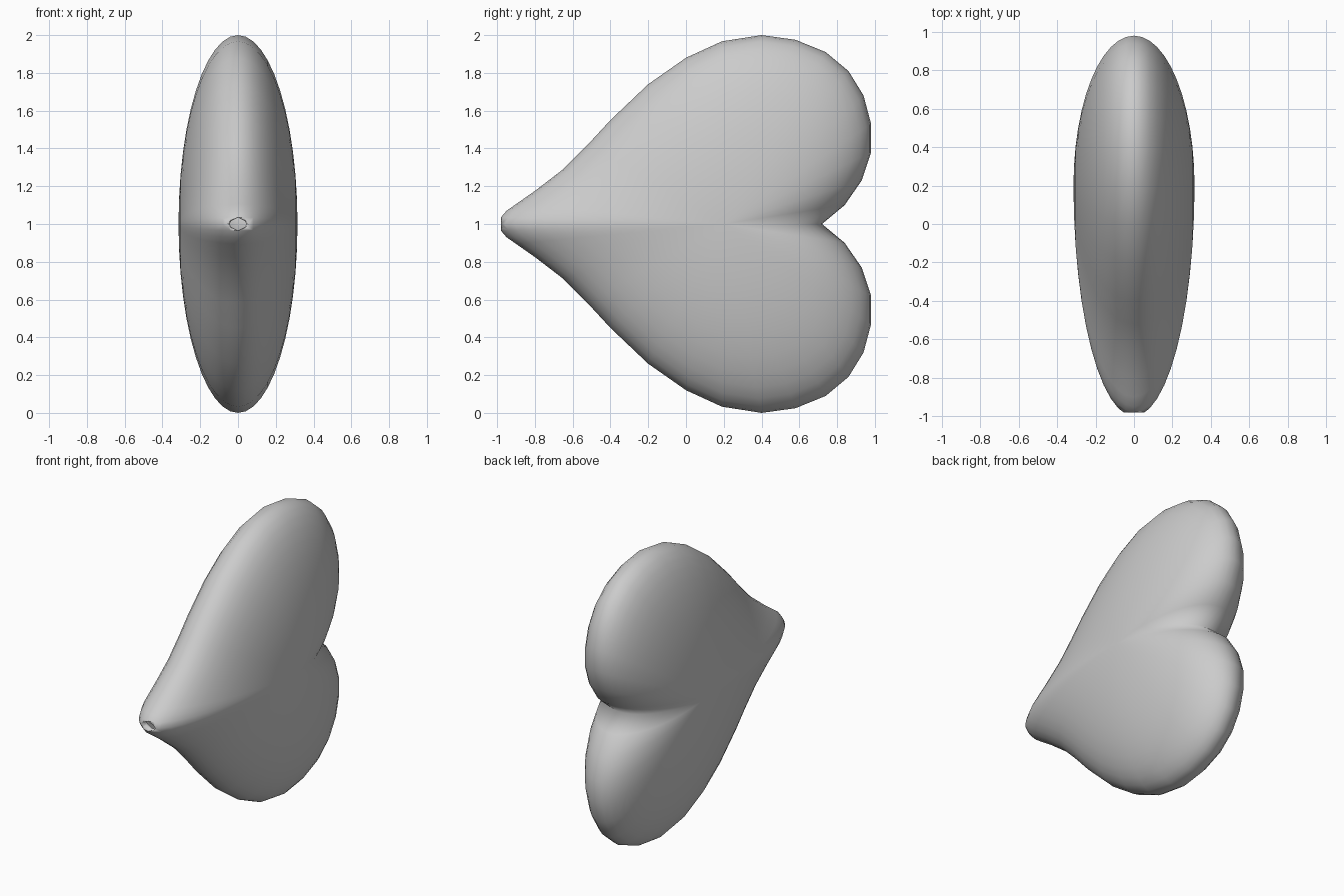
import bpy, bmesh, math

if "Cube" in bpy.data.objects:
    bpy.data.objects.remove(bpy.data.objects["Cube"])

# Upper half of the heart outline: (y, height above the middle), tip to cleft
half = [(-1.0, 0), (-.98, .035), (-.95, .07), (-.9, .105), (-.8, .175), (-.65, .29),
        (-.52, .42), (-.4, .55), (-.2, .74), (0, .88), (.19, .967), (.4, 1.0),
        (.58, .975), (.74, .91), (.86, .81), (.94, .68), (.98, .53), (.98, .38),
        (.93, .23), (.84, .1), (.72, 0)]
outline = half + [(y, -z) for y, z in half[-2:0:-1]]
CY, CZ, THICK, RINGS = 0.2, 1.0, 0.315, 12

bm = bmesh.new()


def ring(angle):
    s = math.cos(angle)
    return [bm.verts.new((THICK * math.sin(angle), CY + (y - CY) * s, CZ + z * s))
            for y, z in outline]


# Pillow body: heart outlines shrinking towards a rounded centre on each side
n = len(outline)
rings = [ring(math.pi / 2 * k / RINGS) for k in range(1 - RINGS, RINGS)]
for a, b in zip(rings, rings[1:]):
    for i in range(n):
        j = (i + 1) % n
        bm.faces.new((a[i], a[j], b[j], b[i]))
for r, x in ((rings[0], -THICK), (rings[-1], THICK)):
    pole = bm.verts.new((x, CY, CZ))
    for i in range(n):
        bm.faces.new((r[i], r[(i + 1) % n], pole))

# Small filling hole at the tip: trim the point and fold the rim inwards
bmesh.ops.bisect_plane(bm, geom=bm.verts[:] + bm.edges[:] + bm.faces[:],
                       plane_co=(0, -.98, 0), plane_no=(0, -1, 0), clear_outer=True)
rim = [e for e in bm.edges if e.is_boundary]
new = bmesh.ops.extrude_edge_only(bm, edges=rim)["geom"]
for v in new:
    if isinstance(v, bmesh.types.BMVert):
        v.co.y += 0.05
        v.co.x *= 0.85
bmesh.ops.recalc_face_normals(bm, faces=bm.faces[:])

mesh = bpy.data.meshes.new("heart_balloon")
bm.to_mesh(mesh)
bm.free()
heart = bpy.data.objects.new("heart_balloon", mesh)
bpy.context.collection.objects.link(heart)
for p in mesh.polygons:
    p.use_smooth = True
